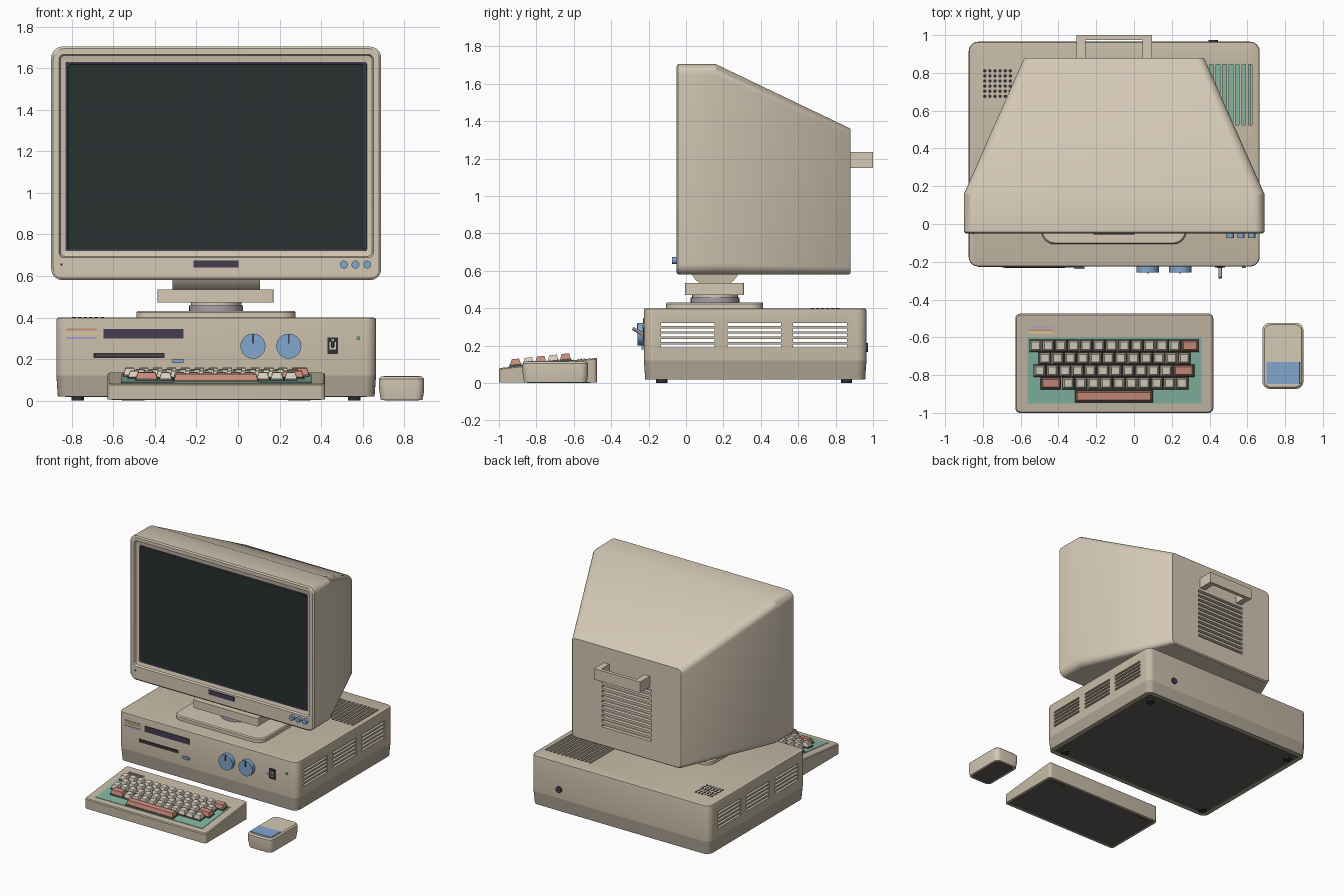
import bpy, bmesh, math
from mathutils import Vector

if "Cube" in bpy.data.objects:
    bpy.data.objects.remove(bpy.data.objects["Cube"])

COL = dict(
    beige=(.66, .58, .46), tan=(.56, .49, .38), band=(.43, .38, .30), cream=(.68, .63, .52),
    dark=(.03, .028, .035), plum=(.06, .047, .085), screen=(.02, .03, .028), blue=(.22, .38, .61),
    teal=(.22, .46, .35), salmon=(.58, .26, .19), lavender=(.40, .34, .62), grey=(.38, .36, .41),
    yellow=(.70, .62, .28), green=(.12, .45, .22), under=(.12, .11, .10), keybase=(.09, .085, .07))
CX = -0.105  # centre line of the computer


def finish(name, bm, col, smooth=True):
    bmesh.ops.recalc_face_normals(bm, faces=bm.faces)
    me = bpy.data.meshes.new(name)
    bm.to_mesh(me)
    bm.free()
    ob = bpy.data.objects.new(name, me)
    bpy.context.collection.objects.link(ob)
    mat = bpy.data.materials.get(col) or bpy.data.materials.new(col)
    mat.diffuse_color = (*COL[col], 1)
    mat.use_nodes = True
    mat.node_tree.nodes["Principled BSDF"].inputs["Base Color"].default_value = mat.diffuse_color
    me.materials.append(mat)
    if smooth:
        activate(ob)
        bpy.ops.object.shade_smooth_by_angle(angle=math.radians(30))
    return ob


def activate(ob):
    bpy.ops.object.select_all(action='DESELECT')
    ob.select_set(True)
    bpy.context.view_layer.objects.active = ob


def loft(name, rings, col, axis='z', n=6):
    """Loft rounded rectangles: each ring is (level, u0, u1, v0, v1, radius)."""
    bm = bmesh.new()
    loops = []
    for w, u0, u1, v0, v1, r in rings:
        loop = []
        for k, (cu, cv) in enumerate([(u1-r, v1-r), (u0+r, v1-r), (u0+r, v0+r), (u1-r, v0+r)]):
            for i in range(n + 1):
                a = math.pi / 2 * (k + i / n)
                u, v = cu + r*math.cos(a), cv + r*math.sin(a)
                h = w(v) if callable(w) else w
                loop.append(bm.verts.new((u, v, h) if axis == 'z' else (u, h, v)))
        loops.append(loop)
    for a, b in zip(loops, loops[1:]):
        for i in range(len(a)):
            j = (i + 1) % len(a)
            bm.faces.new((a[i], a[j], b[j], b[i]))
    bm.faces.new(loops[0])
    bm.faces.new(loops[-1])
    return finish(name, bm, col)


def blocks(name, items, col, inset=0, slope=lambda y: 0):
    """Boxes (x0,x1,y0,y1,z0,z1); inset tapers the top, slope lifts by y."""
    bm = bmesh.new()
    for x0, x1, y0, y1, z0, z1 in items:
        lv = []
        for z, d in ((z0, 0), (z1, inset)):
            lv.append([bm.verts.new((x, y, z + slope(y))) for x, y in
                       ((x0+d, y0+d), (x1-d, y0+d), (x1-d, y1-d), (x0+d, y1-d))])
        bm.faces.new(lv[0])
        bm.faces.new(lv[1])
        for i in range(4):
            j = (i + 1) % 4
            bm.faces.new((lv[0][i], lv[0][j], lv[1][j], lv[1][i]))
    return finish(name, bm, col, False)


def rods(name, items, r, col, n=32):
    """Cylinders between pairs of points."""
    bm = bmesh.new()
    for p, q in items:
        p, q = Vector(p), Vector(q)
        m = (q - p).to_track_quat('Z', 'Y').to_matrix().to_4x4()
        m.translation = (p + q) / 2
        bmesh.ops.create_cone(bm, cap_ends=True, segments=n, radius1=r, radius2=r,
                              depth=(q - p).length, matrix=m)
    return finish(name, bm, col)


def cut(ob, cutter):
    cutter.hide_render = True
    mod = ob.modifiers.new('cut', 'BOOLEAN')
    mod.operation, mod.solver, mod.object = 'DIFFERENCE', 'EXACT', cutter
    activate(ob)
    bpy.ops.object.modifier_apply(modifier=mod.name)
    bpy.data.objects.remove(cutter)


# base case: lower tray, hollow upper shell with vents, circuit board
loft('base_tray', [(.02, -.868, .658, -.218, .958, .05), (.12, -.875, .665, -.225, .965, .05)], 'band')
blocks('base_underside', [(-.83, .62, -.18, .92, .018, .022)], 'under')
shell = loft('base_shell', [(.12, -.875, .665, -.225, .965, .05), (.388, -.875, .665, -.225, .965, .05),
                            (.397, -.872, .662, -.222, .962, .048), (.40, -.863, .653, -.213, .953, .045)], 'tan')
cut(shell, blocks('void', [(-.85, .64, -.2, .94, .13, .38)], 'dark'))
cut(shell, blocks('side_slots', [(-1, 1, y, y+.287, z-.008, z+.008) for y in (-.134, .221, .573)
                                 for z in (.312, .284, .256, .227, .198)], 'dark'))
cut(shell, blocks('top_slots', [(x-.01, x+.01, .525, .845, .3, .5)
                                for x in [.615 - .034*i for i in range(12)]], 'dark'))
blocks('circuit_board', [(.1, .62, .3, .92, .135, .145)], 'teal')
rods('speaker_holes', [((-.79 + .027*i, .676 + .027*j, .395), (-.79 + .027*i, .676 + .027*j, .402))
                       for i in range(6) for j in range(6)], .009, 'dark', 10)
rods('rear_socket', [((.42, .95, .19), (.42, .974, .19))], .025, 'plum', 20)
rods('feet', [((x, y, 0), (x, y, .03)) for x in (-.773, .561) for y in (-.13, .858)], .03, 'dark', 20)

# base front panel
F = -.225
for i, c in enumerate(('salmon', 'yellow', 'lavender')):
    z = .342 - .02*i
    blocks('case_stripe', [(-.826, -.682, F-.003, F+.01, z-.005, z+.005)], c)
    y = -.575 + .016*i
    blocks('keyboard_stripe', [(-.557, -.43, y-.004, y+.004, .122+.0017*i, .129+.0017*i)],
           ('yellow', 'salmon', 'lavender')[i])
blocks('case_label', [(-.648, -.262, F-.005, F+.01, .30, .344)], 'plum')
blocks('disk_slot', [(-.695, -.354, F-.004, F+.01, .206, .23)], 'dark')
blocks('disk_slot_lip', [(-.685, -.364, F-.007, F+.01, .214, .221)], 'keybase')
blocks('eject_button', [(-.315, -.262, F-.012, F+.01, .18, .20)], 'blue')
KN = (.072, .245)
rods('dials', [((x, F+.01, .262), (x, F-.033, .262)) for x in KN], .06, 'blue')
blocks('dial_marks', [(x-.004, x+.004, F-.036, F-.03, .275, .318) for x in KN], 'plum')
blocks('switch_plate', [(.43, .482, F-.006, F+.01, .225, .303)], 'dark')
blocks('switch_inset', [(.44, .472, F-.009, F+.01, .247, .282)], 'cream')
rods('switch_lever', [((.456, F, .258), (.456, F-.06, .292))], .009, 'grey', 12)
rods('power_light', [((.58, F+.01, .30), (.58, F-.008, .30))], .009, 'green', 12)

# swivel stand
loft('stand_foot', [(.40, -.49, .277, -.107, .413, .07), (.424, -.49, .277, -.107, .413, .07),
                    (.432, -.483, .27, -.1, .406, .065)], 'beige')
rods('stand_neck', [((CX, .155, .43), (CX, .155, .458))], .13, 'grey')
rods('stand_collar', [((CX, .155, .455), (CX, .155, .475))], .122, 'beige')
loft('stand_plate', [(.472, -.387, .172, -.005, .31, .012), (.534, -.387, .172, -.005, .31, .012)], 'beige')
rods('tilt_drum', [((-.315, .155, .65), (.105, .155, .65))], .142, 'tan', 48)

# monitor housing with sunken bezel, hollow, vented at the back
mon = loft('monitor_housing', [
    (-.028, -.83, .62, .72, 1.63, .01), (-.036, -.855, .645, .695, 1.662, .02),
    (-.05, -.862, .652, .688, 1.668, .025), (-.05, -.89, .68, .59, 1.695, .05),
    (-.042, -.90, .69, .58, 1.705, .055), (.16, -.90, .69, .58, 1.705, .06),
    (.87, -.585, .375, .58, 1.365, .04), (.88, -.575, .365, .588, 1.357, .035)], 'beige', 'y', 8)
cut(mon, loft('void', [(.02, -.86, .65, .61, 1.66, .04), (.16, -.86, .65, .61, 1.66, .04),
                       (.85, -.56, .35, .61, 1.33, .03)], 'dark', 'y'))
cut(mon, blocks('back_slots', [(-.32, .11, .8, 1, z-.01, z+.01)
                               for z in [.74 + .038*i for i in range(11)]], 'dark'))
for ob in (shell, mon):
    activate(ob)
    bpy.ops.object.shade_smooth_by_angle(angle=math.radians(30))
loft('screen_frame', [(-.02, -.832, .622, .718, 1.632, .012), (-.032, -.83, .62, .72, 1.63, .01)], 'plum', 'y')
loft('screen_glass', [(-.025, -.822, .612, .728, 1.622, .01), (-.034, -.82, .61, .73, 1.62, .01)], 'screen', 'y')
blocks('monitor_label', [(-.215, .003, -.056, -.04, .64, .675)], 'plum')
rods('monitor_knobs', [((x, -.04, .655), (x, -.075, .655)) for x in (.51, .566, .623)], .019, 'blue', 24)
rods('monitor_light', [((-.85, -.04, .655), (-.85, -.054, .655))], .006, 'dark', 10)
blocks('carry_handle', [(-.304, -.256, .87, 1, 1.15, 1.235), (.046, .094, .87, 1, 1.15, 1.235),
                        (-.256, .046, .973, 1, 1.15, 1.235)], 'beige')


# keyboard wedge
def deck(y):
    return .08 + (y + 1) * .105


loft('keyboard_body', [(.004, -.628, .42, -1, -.475, .025), (lambda y: deck(y) - .006, -.628, .42, -1, -.475, .025),
                       (deck, -.622, .414, -.994, -.481, .02)], 'tan')
blocks('keyboard_panel', [(-.563, .357, -.95, -.60, -.01, .003)], 'teal', 0, deck)
blocks('keyboard_underside', [(-.61, .40, -.98, -.495, .002, .006)], 'under')
blocks('keyboard_pads', [(x, x+.11, -.56, -.51, 0, .006) for x in (-.56, .24)], 'under')

# keys: (row centre, first x, number of keys), plus wide coloured keys
plain = [(x0 + .067*i, x0 + .067*(i+1), y) for y, x0, n in
         ((-.645, -.555, 12), (-.711, -.505, 12), (-.777, -.533, 11), (-.843, -.382, 10)) for i in range(n)]
wide = [(.25, .345, -.645), (.206, .32, -.777), (-.495, -.385, -.843), (-.312, .10, -.912)]
blocks('key_sockets', [(a, b, y-.033, y+.033, 0, .012) for a, b, y in plain + wide], 'keybase', .002, deck)
for name, group, c in (('keys', plain, 'cream'), ('wide_keys', wide, 'salmon')):
    blocks(name, [(a+.004, b-.004, y-.029, y+.029, .01, .04) for a, b, y in group], c, .009, deck)

# mouse
loft('mouse_body', [(.003, .688, .889, -.865, -.53, .035), (.05, .68, .897, -.873, -.523, .04),
                    (.105, .68, .897, -.873, -.523, .04), (.115, .69, .887, -.863, -.533, .035)], 'beige')
blocks('mouse_button', [(.698, .88, -.85, -.727, .1, .119)], 'blue', .003)
loft('mouse_underside', [(0, .705, .872, -.85, -.547, .03), (.006, .705, .872, -.85, -.547, .03)], 'under')
